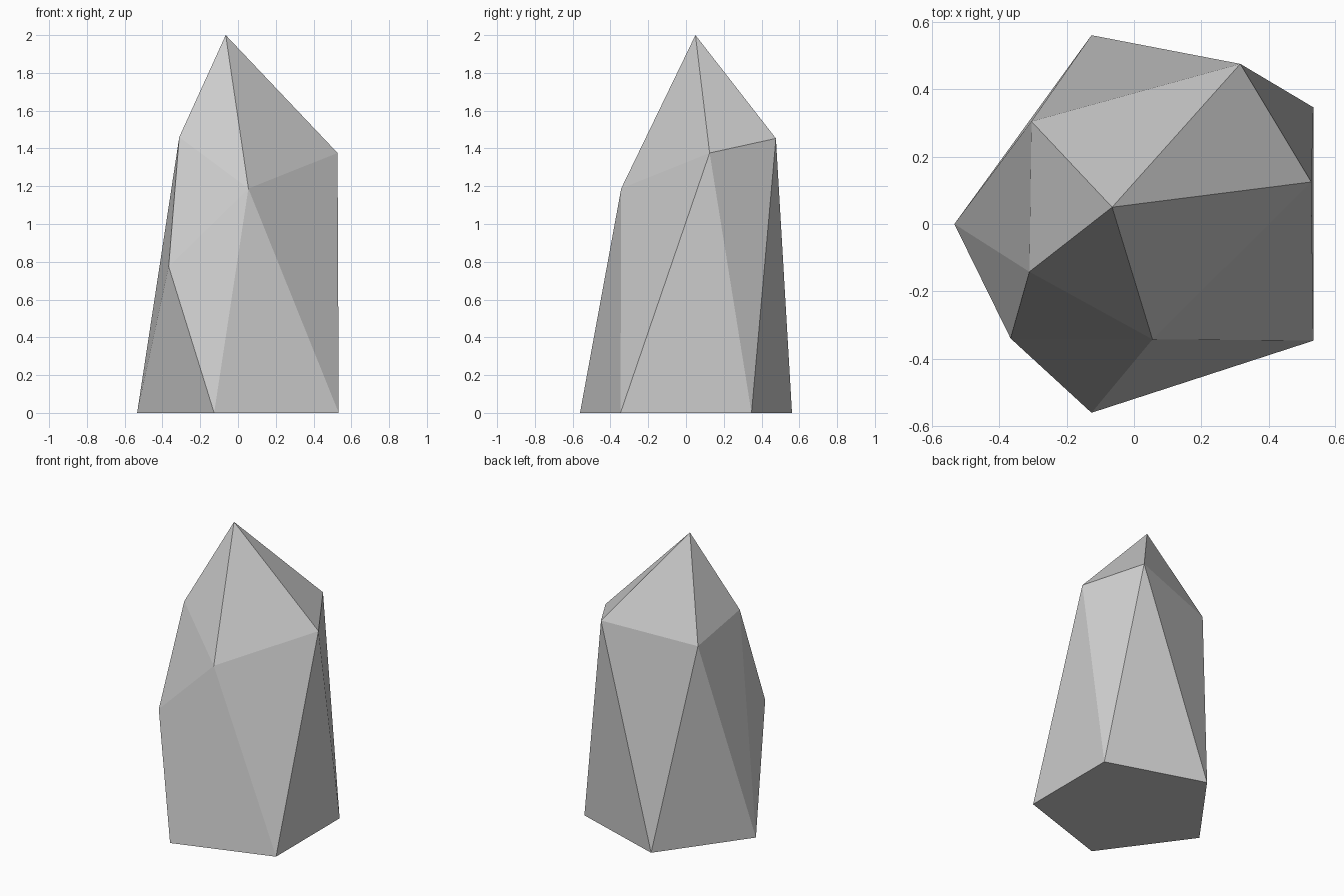
import bpy, bmesh, math

if "Cube" in bpy.data.objects:
    bpy.data.objects.remove(bpy.data.objects["Cube"])

bm = bmesh.new()

# Base: regular pentagon on the ground
for i in range(5):
    a = math.pi + i * math.tau / 5
    bm.verts.new((0.056 + 0.59 * math.cos(a), 0.59 * math.sin(a), 0))

# Cut shoulder corners and the tip
shoulders = [(0.527, 0.125, 1.376), (0.316, 0.476, 1.453), (-0.305, 0.305, 1.376),
             (-0.311, -0.142, 1.46), (-0.367, -0.34, 0.775), (0.055, -0.343, 1.188)]
tip = (-0.065, 0.05, 2.0)
for p in shoulders + [tip]:
    bm.verts.new(p)

# Facets: convex skin around all corners, with a flat underside
bmesh.ops.convex_hull(bm, input=bm.verts[:])
bmesh.ops.dissolve_limit(bm, angle_limit=math.radians(0.5),
                         verts=bm.verts[:], edges=bm.edges[:])
bmesh.ops.recalc_face_normals(bm, faces=bm.faces[:])

mesh = bpy.data.meshes.new("crystal")
bm.to_mesh(mesh)
bm.free()
bpy.context.collection.objects.link(bpy.data.objects.new("crystal", mesh))
